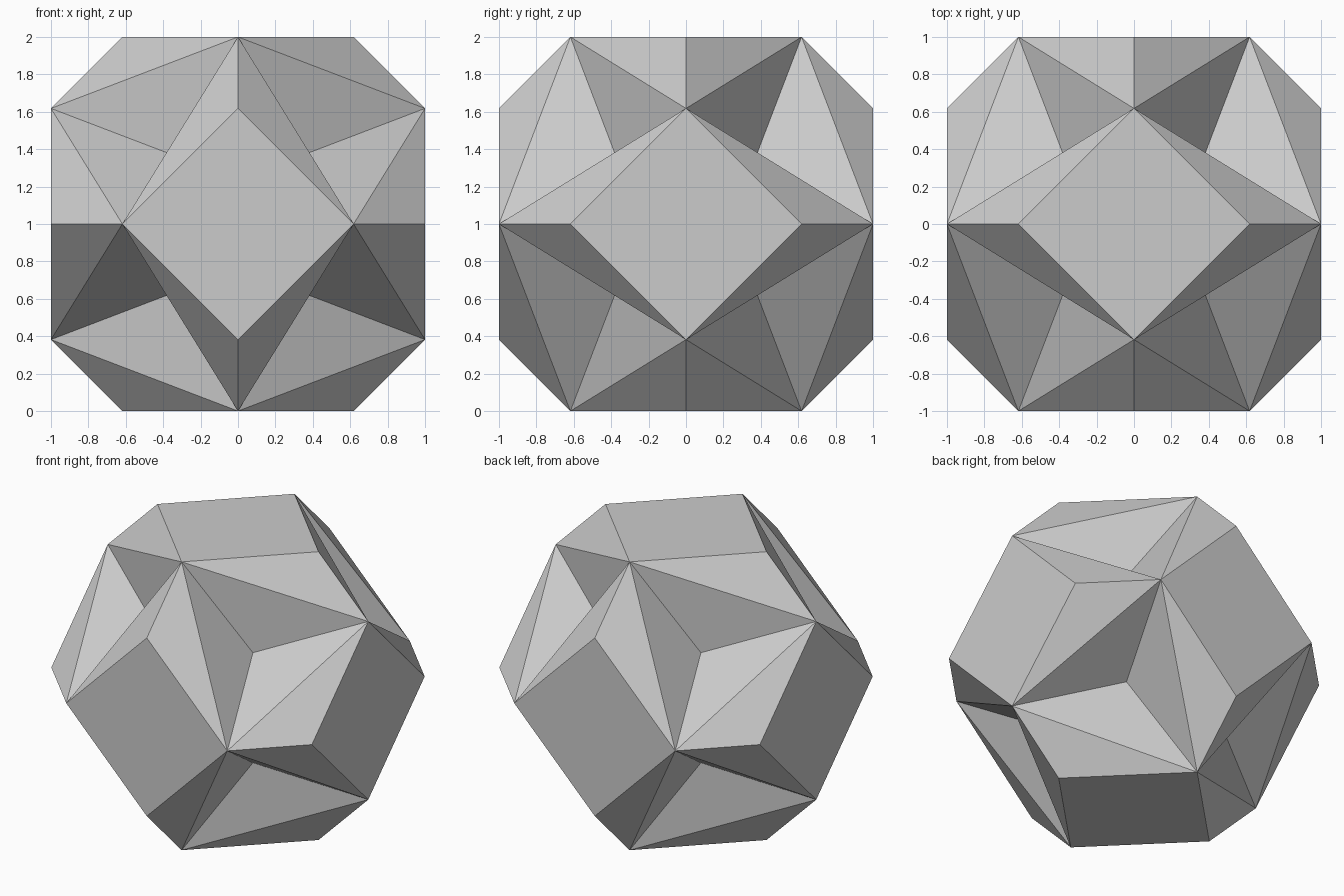
import bpy, bmesh
from itertools import product
from mathutils import Vector

if "Cube" in bpy.data.objects:
    bpy.data.objects.remove(bpy.data.objects["Cube"])

G = (5 ** 0.5 - 1) / 2          # golden ratio conjugate, 0.618
D = G * G                       # depth of the dents, 0.382

mat = bpy.data.materials.new("light grey")
mat.diffuse_color = (0.6, 0.6, 0.6, 1)
mat.use_nodes = True
mat.node_tree.nodes["Principled BSDF"].inputs["Base Color"].default_value = mat.diffuse_color

bm = bmesh.new()


def face(points):
    f = bm.faces.new([bm.verts.new(p) for p in points])
    f.normal_update()
    if f.normal.dot(f.calc_center_median()) < 0:
        f.normal_flip()


# Six square faces, one on each axis
for axis, s in product(range(3), (1, -1)):
    ring = []
    for u, v in ((G, 0), (0, G), (-G, 0), (0, -G)):
        p = Vector((0, 0, 0))
        p[axis], p[(axis + 1) % 3], p[(axis + 2) % 3] = s, u, v
        ring.append(p)
    face(ring)

# Eight hexagons: three flat corners around a three-sided dent
hexagon = [(0, G, 1), (G, 0, 1), (1, 0, G), (1, G, 0), (G, 1, 0), (0, 1, G)]
for sx, sy, sz in product((1, -1), repeat=3):
    ring = [Vector((x * sx, y * sy, z * sz)) for x, y, z in hexagon]
    pit = Vector((sx, sy, sz)) * D
    for i in (0, 2, 4):
        a, corner, b = ring[i], ring[i + 1], ring[(i + 2) % 6]
        face((a, corner, b))
        face((a, b, pit))

bmesh.ops.remove_doubles(bm, verts=bm.verts, dist=1e-4)
bmesh.ops.translate(bm, verts=bm.verts, vec=(0, 0, 1))

mesh = bpy.data.meshes.new("dented_polyhedron")
bm.to_mesh(mesh)
bm.free()
mesh.materials.append(mat)
bpy.context.collection.objects.link(bpy.data.objects.new("dented_polyhedron", mesh))
